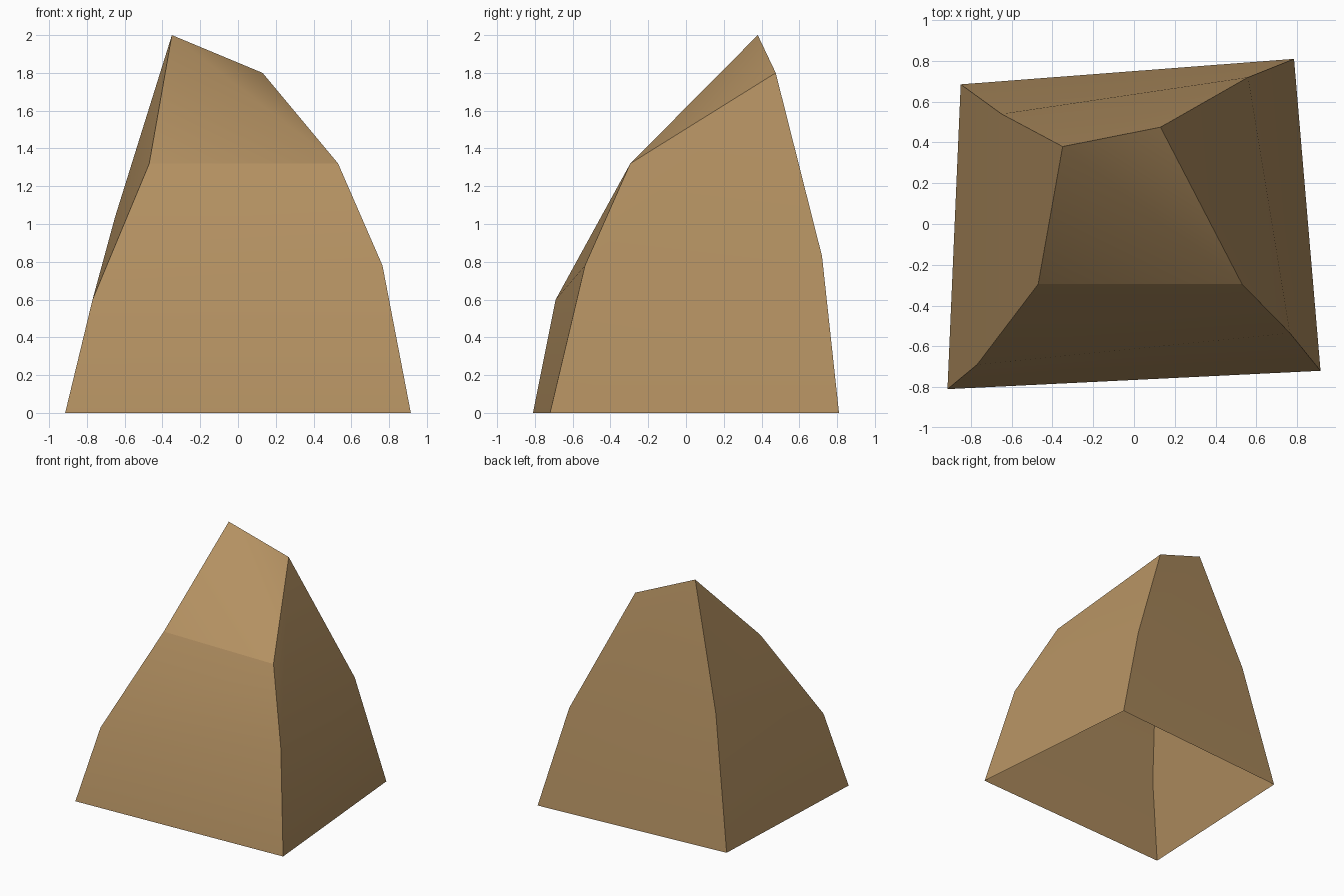
import bpy, bmesh

if "Cube" in bpy.data.objects:
    bpy.data.objects.remove(bpy.data.objects["Cube"])

# Corner rings, each in the order front left, front right, back right, back left
RINGS = [
    [(-0.915, -0.81, 0), (0.915, -0.72, 0), (0.785, 0.81, 0), (-0.85, 0.685, 0)],
    [(-0.77, -0.69, 0.60), (0.765, -0.535, 0.78), (0.56, 0.72, 0.83), (-0.65, 0.54, 1.04)],
    [(-0.47, -0.295, 1.32), (0.53, -0.295, 1.32), (0.13, 0.475, 1.80), (-0.35, 0.38, 2.0)],
]

bm = bmesh.new()
rings = [[bm.verts.new(p) for p in ring] for ring in RINGS]

# Sides: two bands of quads, open underneath
for low, high in zip(rings, rings[1:]):
    for i in range(4):
        j = (i + 1) % 4
        bm.faces.new((low[i], low[j], high[j], high[i]))

# Slanted top, folded along its ridge
fl, fr, br, bl = rings[2]
bm.faces.new((fl, fr, bl))
bm.faces.new((fr, br, bl))

# Soft fold across each side, hard corners and hard top rim
for f in bm.faces:
    f.smooth = True
for low, high in zip(rings, rings[1:]):
    for a, b in zip(low, high):
        bm.edges.get((a, b)).smooth = False
for i in range(4):
    bm.edges.get((rings[2][i], rings[2][(i + 1) % 4])).smooth = False

mesh = bpy.data.meshes.new("rock")
bm.to_mesh(mesh)
bm.free()

# Single sandy brown colour
mat = bpy.data.materials.new("sandy brown")
mat.diffuse_color = (0.45, 0.28, 0.12, 1)
mat.use_nodes = True
mat.node_tree.nodes["Principled BSDF"].inputs["Base Color"].default_value = mat.diffuse_color
mesh.materials.append(mat)

rock = bpy.data.objects.new("rock", mesh)
bpy.context.collection.objects.link(rock)
